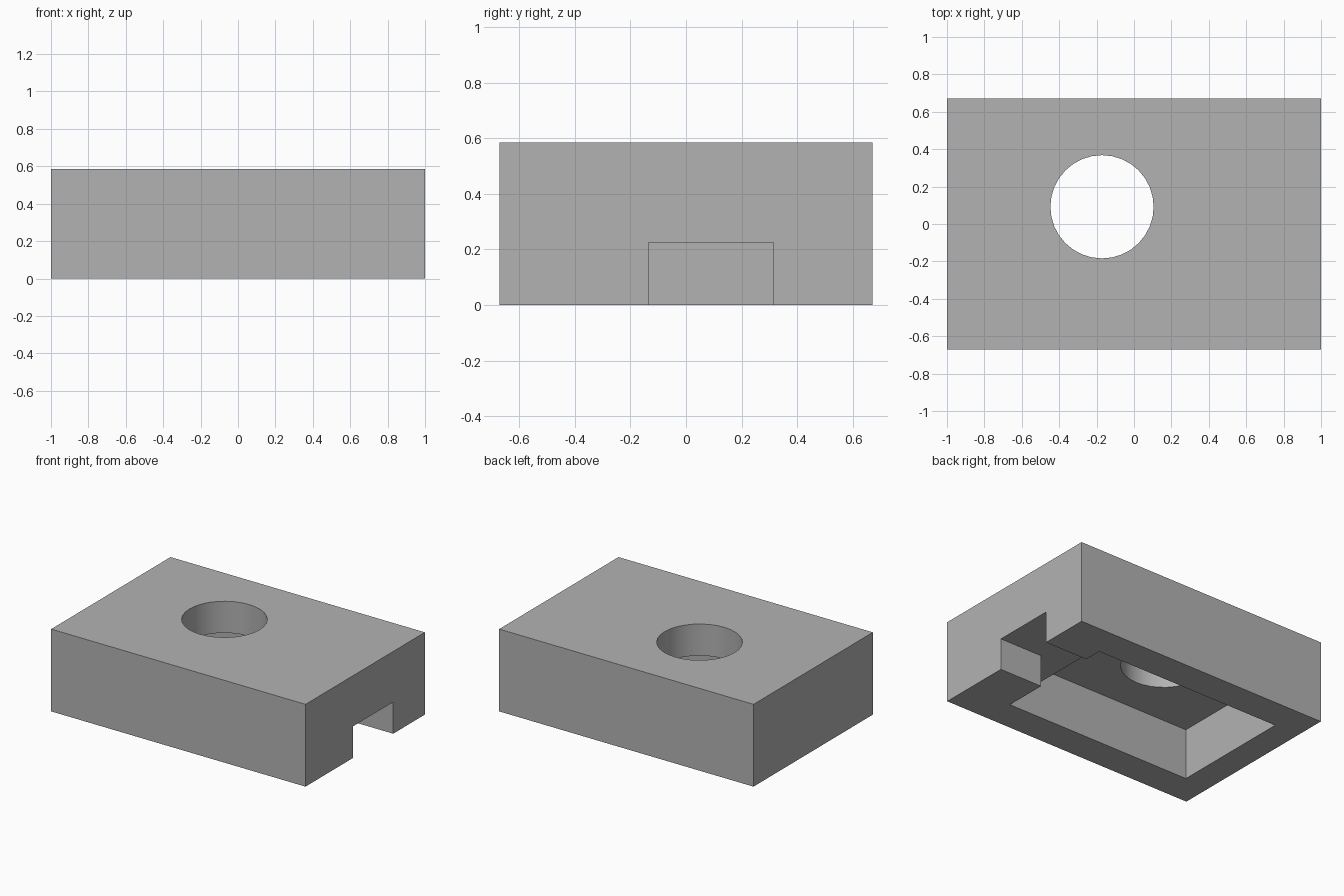
import bpy
import math

default = bpy.data.objects.get("Cube")
if default:
    bpy.data.objects.remove(default, do_unlink=True)

# Plain grey material
grey = bpy.data.materials.new("plain_grey")
grey.use_nodes = True
colour = (0.45, 0.45, 0.45, 1)
grey.diffuse_color = colour
grey.node_tree.nodes["Principled BSDF"].inputs["Base Color"].default_value = colour


def box(name, low, high):
    """Axis-aligned box between two opposite corners."""
    centre = [(a + b) / 2 for a, b in zip(low, high)]
    bpy.ops.mesh.primitive_cube_add(size=1, location=centre)
    ob = bpy.context.object
    ob.name = name
    ob.scale = [b - a for a, b in zip(low, high)]
    bpy.ops.object.transform_apply(location=True, rotation=False, scale=True)
    ob.data.materials.append(grey)
    return ob


# Outer block
half_width, height = 0.67, 0.585
block = box("housing_block", (-1, -half_width, 0), (1, half_width, height))

# Underside recess: deep pocket, shallow step beside it, cable slot to the +x side
deep, shallow, below = 0.36, 0.225, -0.1
cutters = [
    box("deep_pocket", (-0.807, -0.445, below), (0.45, 0.445, deep)),
    box("shallow_step", (0.3, -0.445, below), (0.664, 0.445, shallow)),
    box("side_slot", (0.55, -0.135, below), (1.1, 0.315, shallow)),
]

# Round opening from the top into the pocket
bpy.ops.mesh.primitive_cylinder_add(vertices=32, radius=0.276, depth=0.6,
                                    location=(-0.171, 0.092, 0.6))
opening = bpy.context.object
opening.name = "round_opening"
opening.data.materials.append(grey)
cutters.append(opening)

# Cut every recess out of the block
bpy.context.view_layer.objects.active = block
for cutter in cutters:
    cutter.hide_render = True
    cut = block.modifiers.new(cutter.name, "BOOLEAN")
    cut.operation = "DIFFERENCE"
    cut.solver = "EXACT"
    cut.object = cutter
    bpy.ops.object.modifier_apply(modifier=cut.name)
for cutter in cutters:
    bpy.data.objects.remove(cutter, do_unlink=True)

# Smooth the bore, keep the box edges crisp
bpy.ops.object.select_all(action="DESELECT")
block.select_set(True)
bpy.context.view_layer.objects.active = block
bpy.ops.object.shade_smooth_by_angle(angle=math.radians(30))
